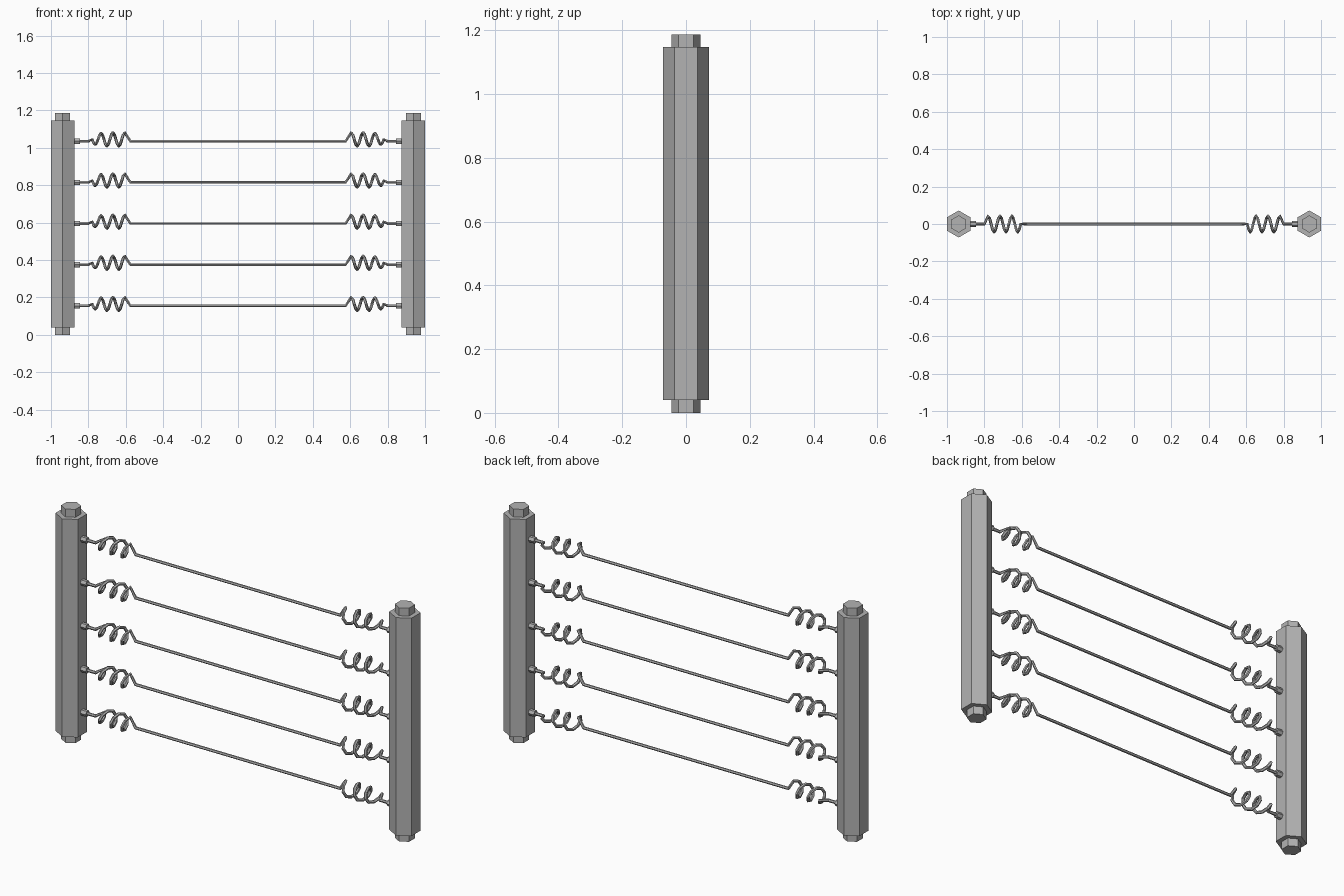
import bpy, math
from mathutils import Matrix

cube = bpy.data.objects.get("Cube")
if cube:
    bpy.data.objects.remove(cube, do_unlink=True)


def material(name, value):
    mat = bpy.data.materials.new(name)
    mat.use_nodes = True
    colour = (value, value, value, 1)
    mat.diffuse_color = colour
    mat.node_tree.nodes["Principled BSDF"].inputs["Base Color"].default_value = colour
    return mat


steel = material("grey steel", 0.45)
POST_X = 0.9375
WIRE_LEVELS = [0.155 + 0.22 * i for i in range(5)]


def hex_prism(name, radius, length, centre, rotation=(0, 0, 0)):
    bpy.ops.mesh.primitive_cylinder_add(vertices=6, radius=radius, depth=length,
                                        location=centre, rotation=rotation)
    ob = bpy.context.object
    ob.name = name
    ob.data.materials.append(steel)
    return ob


# Hexagonal posts with smaller end caps and wire collars
for side, sign in (("left", 1), ("right", -1)):
    x = sign * POST_X
    hex_prism(side + "_post", 0.072, 1.107, (x, 0, 0.5935))
    hex_prism(side + "_foot_cap", 0.046, 0.04, (x, 0, 0.02))
    hex_prism(side + "_top_cap", 0.046, 0.04, (x, 0, 1.167))
    for i, z in enumerate(WIRE_LEVELS):
        hex_prism(f"{side}_collar_{i + 1}", 0.016, 0.04, (sign * 0.865, 0, z),
                  (0, math.pi / 2, 0))


# One wire path: straight lead, coil, long straight run, mirrored coil
def coil_path():
    points = [(-0.86, 0, 0), (-0.80, 0, 0)]
    steps = 8
    for i in range(int(2.75 * steps) + 1):
        turn = i / steps
        angle = 2 * math.pi * turn
        rise = 0.024 + 0.012 * min(turn, 1)
        points.append((-0.78 + 0.0635 * turn, 0.043 * math.cos(angle),
                       0.01 - rise * math.sin(angle)))
    points.append((-0.575, 0, 0))
    return points


half = coil_path()
path = half + [(-x, y, z) for x, y, z in reversed(half)]
curve = bpy.data.curves.new("wire_path", "CURVE")
curve.dimensions = "3D"
curve.bevel_depth = 0.008
curve.bevel_resolution = 1
spline = curve.splines.new("POLY")
spline.points.add(len(path) - 1)
for point, co in zip(spline.points, path):
    point.co = (*co, 1)
spline.use_smooth = False

# Turn the path into a mesh shared by all five wires
helper = bpy.data.objects.new("wire_helper", curve)
bpy.context.collection.objects.link(helper)
bpy.context.view_layer.update()
graph = bpy.context.evaluated_depsgraph_get()
wire_mesh = bpy.data.meshes.new_from_object(helper.evaluated_get(graph))
bpy.data.objects.remove(helper, do_unlink=True)
wire_mesh.materials.clear()
wire_mesh.materials.append(steel)

for i, z in enumerate(WIRE_LEVELS):
    wire = bpy.data.objects.new(f"spring_wire_{i + 1}", wire_mesh)
    wire.matrix_world = Matrix.Translation((0, 0, z))
    bpy.context.collection.objects.link(wire)
